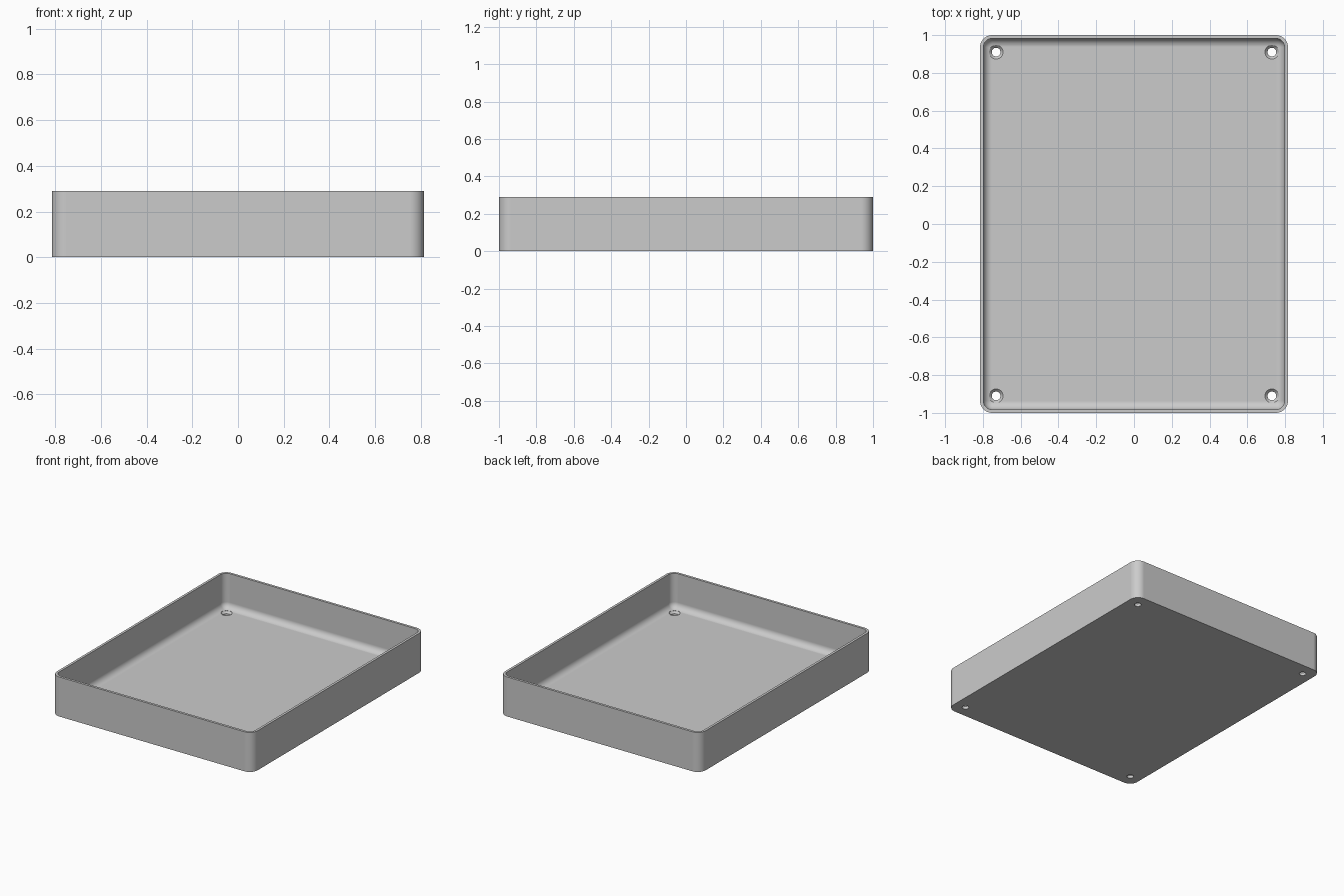
import bpy, bmesh
from math import sin, cos, pi

cube = bpy.data.objects.get("Cube")
if cube:
    bpy.data.objects.remove(cube, do_unlink=True)

HALF_X, HALF_Y, HEIGHT = 0.815, 1.0, 0.29
CORNER, WALL, FLOOR = 0.064, 0.018, 0.035
FILLET = 0.045
HOLE_X, HOLE_Y = 0.73, 0.91
HOLE_R, SINK_R = 0.023, 0.037

grey = bpy.data.materials.new("plain grey")
grey.use_nodes = True
colour = (0.6, 0.6, 0.6, 1)
grey.diffuse_color = colour
grey.node_tree.nodes["Principled BSDF"].inputs["Base Color"].default_value = colour


def rounded_ring(inset, z, steps=10):
    """Points of a rounded rectangle, pulled in from the outer wall."""
    r = max(CORNER - inset, 0.001)
    cx, cy = HALF_X - inset - r, HALF_Y - inset - r
    points = []
    for i, (sx, sy) in enumerate([(1, 1), (-1, 1), (-1, -1), (1, -1)]):
        for k in range(steps + 1):
            a = (i + k / steps) * pi / 2
            points.append((sx * cx + r * cos(a), sy * cy + r * sin(a), z))
    return points


def circle(x, y, r, z, sides=32):
    return [(x + r * cos(2 * pi * k / sides), y + r * sin(2 * pi * k / sides), z)
            for k in range(sides)]


def loft(name, rings):
    """Bridge rings in order and cap both ends."""
    bm = bmesh.new()
    loops = [[bm.verts.new(p) for p in ring] for ring in rings]
    n = len(loops[0])
    for a, b in zip(loops, loops[1:]):
        for k in range(n):
            j = (k + 1) % n
            bm.faces.new((a[k], a[j], b[j], b[k]))
    bm.faces.new(loops[0][::-1])
    bm.faces.new(loops[-1])
    bmesh.ops.recalc_face_normals(bm, faces=bm.faces)
    mesh = bpy.data.meshes.new(name)
    bm.to_mesh(mesh)
    bm.free()
    obj = bpy.data.objects.new(name, mesh)
    bpy.context.collection.objects.link(obj)
    mesh.materials.append(grey)
    return obj


# Tray: outer wall, flat rim, inner wall, rounded inner bottom, floor
profile = [(0, 0), (0, HEIGHT), (WALL, HEIGHT)]
for k in range(9):
    a = k / 8 * pi / 2
    profile.append((WALL + FILLET * (1 - cos(a)), FLOOR + FILLET * (1 - sin(a))))
tray = loft("tray", [rounded_ring(i, z) for i, z in profile])

# Countersunk screw holes in the four corners
hole_profile = [(HOLE_R, -0.05), (HOLE_R, 0.02), (SINK_R, FLOOR), (SINK_R, 0.1)]
cutters = []
for sx in (-1, 1):
    for sy in (-1, 1):
        cutter = loft("hole_cutter", [circle(sx * HOLE_X, sy * HOLE_Y, r, z)
                                      for r, z in hole_profile])
        cutter.hide_render = True
        cut = tray.modifiers.new("screw hole", "BOOLEAN")
        cut.operation = "DIFFERENCE"
        cut.solver = "EXACT"
        cut.object = cutter
        cutters.append(cutter)

# Keep the cut result and drop the cutters
graph = bpy.context.evaluated_depsgraph_get()
cut_mesh = bpy.data.meshes.new_from_object(tray.evaluated_get(graph))
tray.modifiers.clear()
tray.data = cut_mesh
for cutter in cutters:
    bpy.data.objects.remove(cutter, do_unlink=True)

# Smooth curves, sharp rims, flat floor
bpy.ops.object.select_all(action="DESELECT")
tray.select_set(True)
bpy.context.view_layer.objects.active = tray
bpy.ops.object.shade_smooth_by_angle(angle=pi / 6)
weighted = tray.modifiers.new("flat floor shading", "WEIGHTED_NORMAL")
weighted.keep_sharp = True
